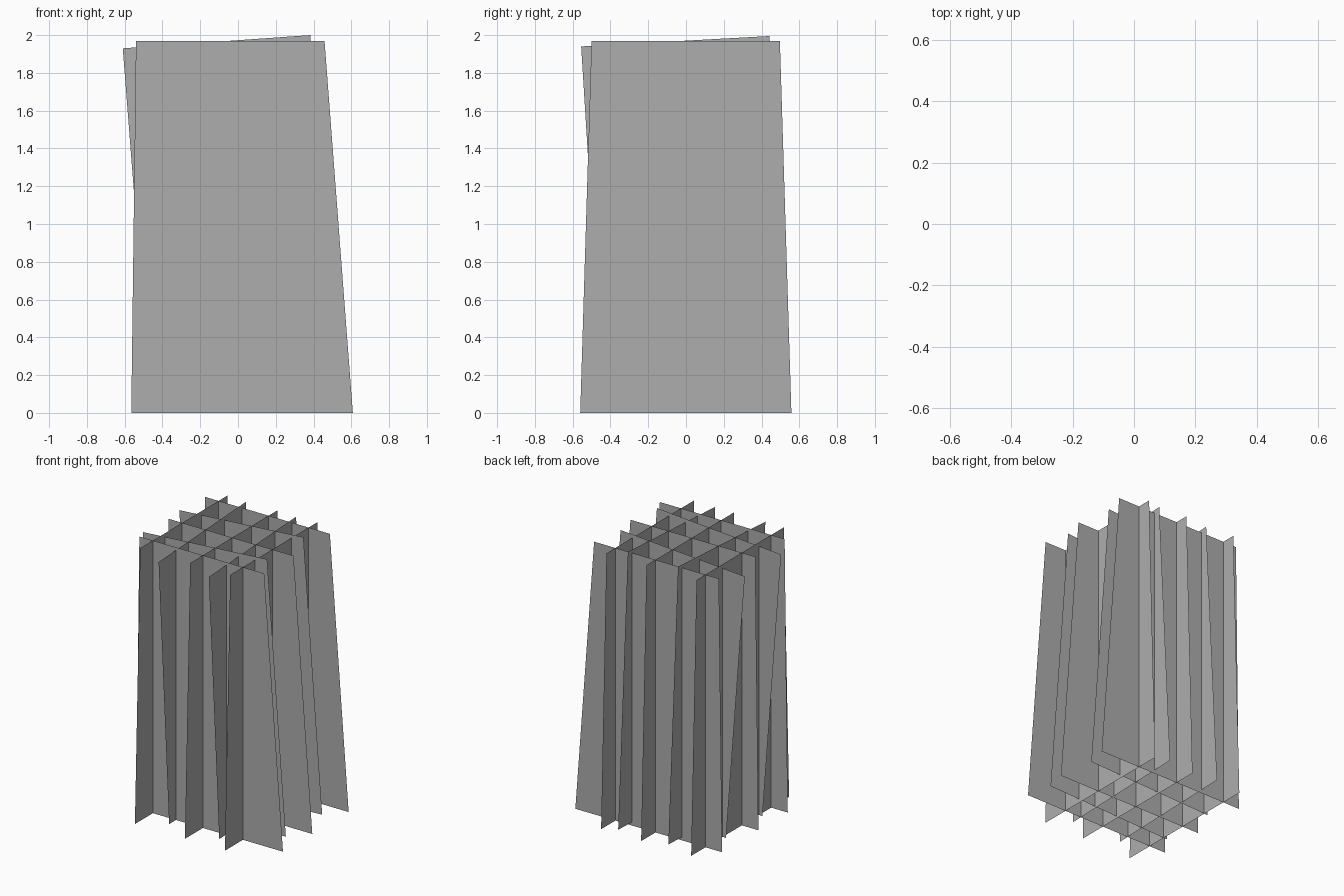
import bpy

if "Cube" in bpy.data.objects:
    bpy.data.objects.remove(bpy.data.objects["Cube"])

# Card outlines as (along, height) corners: bottom left, bottom right, top right, top left
WIDE_X = [(-0.565, 0.0), (0.608, 0.0), (0.458, 1.97), (-0.54, 1.97)]
LEAN_X = [(-0.46, 0.0), (0.533, 0.035), (0.383, 2.0), (-0.61, 1.93)]
WIDE_Y = [(-0.56, 0.0), (0.558, 0.0), (0.497, 1.97), (-0.50, 1.97)]
LEAN_Y = [(-0.435, 0.0), (0.553, 0.03), (0.442, 1.995), (-0.555, 1.94)]

# Dark grey sheet colour
dark = bpy.data.materials.new("dark_grey")
dark.diffuse_color = (0.42, 0.42, 0.42, 1)
dark.use_nodes = True
dark.node_tree.nodes["Principled BSDF"].inputs["Base Color"].default_value = dark.diffuse_color


def card(name, outline, offset, axis):
    """Single flat sheet running along the given axis."""
    if axis == "x":
        verts = [(u, offset, z) for u, z in outline]
    else:
        verts = [(offset, u, z) for u, z in outline]
    mesh = bpy.data.meshes.new(name)
    mesh.from_pydata(verts, [], [(0, 1, 2, 3)])
    mesh.materials.append(dark)
    obj = bpy.data.objects.new(name, mesh)
    bpy.context.collection.objects.link(obj)


# Sheets facing the front, alternating wide and leaning
for i, y in enumerate((-0.355, -0.215, -0.02, 0.20, 0.395)):
    card(f"cross_sheet_{i + 1}", LEAN_X if i % 2 else WIDE_X, y, "x")

# Sheets facing the side, alternating wide and leaning
for i, x in enumerate((-0.432, -0.246, -0.032, 0.155, 0.288)):
    card(f"side_sheet_{i + 1}", LEAN_Y if i % 2 else WIDE_Y, x, "y")
